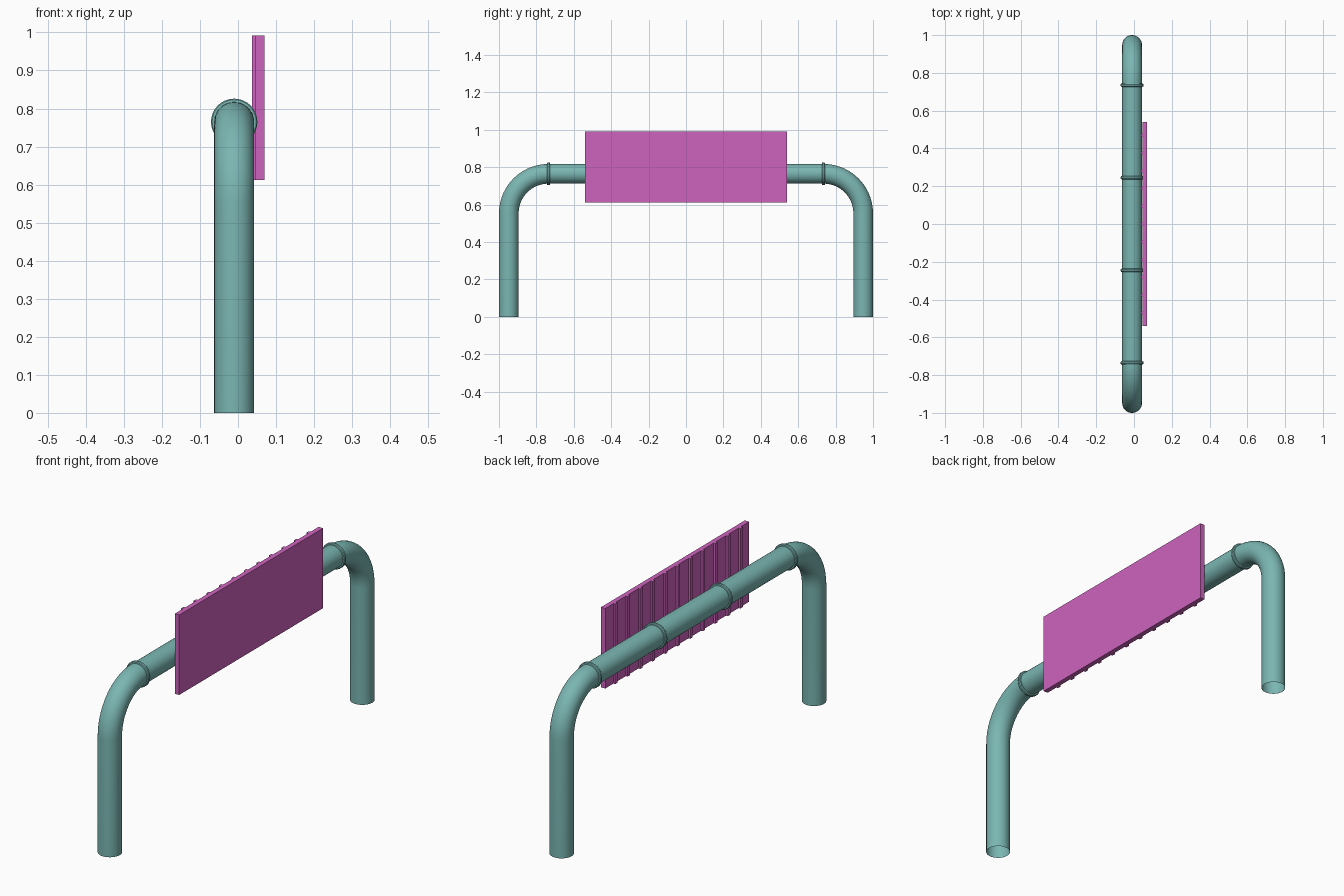
import bpy
import bmesh
from math import sin, cos, pi, radians
from mathutils import Vector, Matrix

if "Cube" in bpy.data.objects:
    bpy.data.objects.remove(bpy.data.objects["Cube"], do_unlink=True)

PIPE_X, PIPE_Z, PIPE_R = -0.01, 0.765, 0.0525
LEG_Y, BEND = 0.9475, 0.212
SIDES = 32


def material(name, color):
    m = bpy.data.materials.new(name)
    m.use_nodes = True
    m.diffuse_color = color
    m.node_tree.nodes["Principled BSDF"].inputs["Base Color"].default_value = color
    return m


teal = material("teal_paint", (0.195, 0.468, 0.445, 1))
pink = material("pink_panel", (0.62, 0.125, 0.52, 1))


def finish(name, bm, mat, smooth=False):
    bmesh.ops.recalc_face_normals(bm, faces=bm.faces)
    mesh = bpy.data.meshes.new(name)
    bm.to_mesh(mesh)
    bm.free()
    mesh.materials.append(mat)
    obj = bpy.data.objects.new(name, mesh)
    bpy.context.collection.objects.link(obj)
    if smooth:
        bpy.ops.object.select_all(action="DESELECT")
        obj.select_set(True)
        bpy.context.view_layer.objects.active = obj
        bpy.ops.object.shade_smooth_by_angle(angle=radians(35))
    return obj


def sweep(name, stations, mat):
    """Tube through (y, z, tangent angle, radius) stations, open at both ends."""
    bm = bmesh.new()
    loops = []
    for y, z, angle, r in stations:
        out = Vector((0, -sin(angle), cos(angle)))
        centre = Vector((PIPE_X, y, z))
        loops.append([bm.verts.new(centre + r * (Vector((cos(t), 0, 0)) + out * sin(t)))
                      for t in (2 * pi * i / SIDES for i in range(SIDES))])
    for a, b in zip(loops, loops[1:]):
        for i in range(SIDES):
            j = (i + 1) % SIDES
            bm.faces.new((a[i], a[j], b[j], b[i]))
    return finish(name, bm, mat, True)


def box(name, low, high, mat):
    low, high = Vector(low), Vector(high)
    bm = bmesh.new()
    bmesh.ops.create_cube(bm, size=1, matrix=Matrix.Translation((low + high) / 2)
                          @ Matrix.Diagonal((*(high - low), 1)))
    return finish(name, bm, mat)


# Bent pipe: leg, elbow, crossbar, elbow, leg
steps = 14
half = [(-LEG_Y, 0, pi / 2, PIPE_R)]
for k in range(steps + 1):
    a = pi / 2 * (1 - k / steps)
    half.append((-LEG_Y + BEND * (1 - sin(a)), PIPE_Z - BEND * (1 - cos(a)), a, PIPE_R))
pipe = half + [(-y, z, -a, r) for y, z, a, r in reversed(half)]
sweep("pipe_frame", pipe, teal)

# Rounded joint collars along the crossbar
profile = [(-0.009, PIPE_R - 0.002), (-0.008, 0.058), (-0.004, 0.061),
           (0.004, 0.061), (0.008, 0.058), (0.009, PIPE_R - 0.002)]
for n, y in enumerate((-0.735, -0.245, 0.245, 0.735)):
    sweep(f"joint_collar_{n + 1}", [(y + d, PIPE_Z, 0, r) for d, r in profile], teal)

# Sign panel with vertical ribs on its back
box("sign_panel", (0.046, -0.54, 0.612), (0.069, 0.54, 0.992), pink)
for n in range(11):
    y = (n - 5) * 0.094
    box(f"panel_rib_{n + 1}", (0.037, y - 0.009, 0.612), (0.046, y + 0.009, 0.992), pink)
